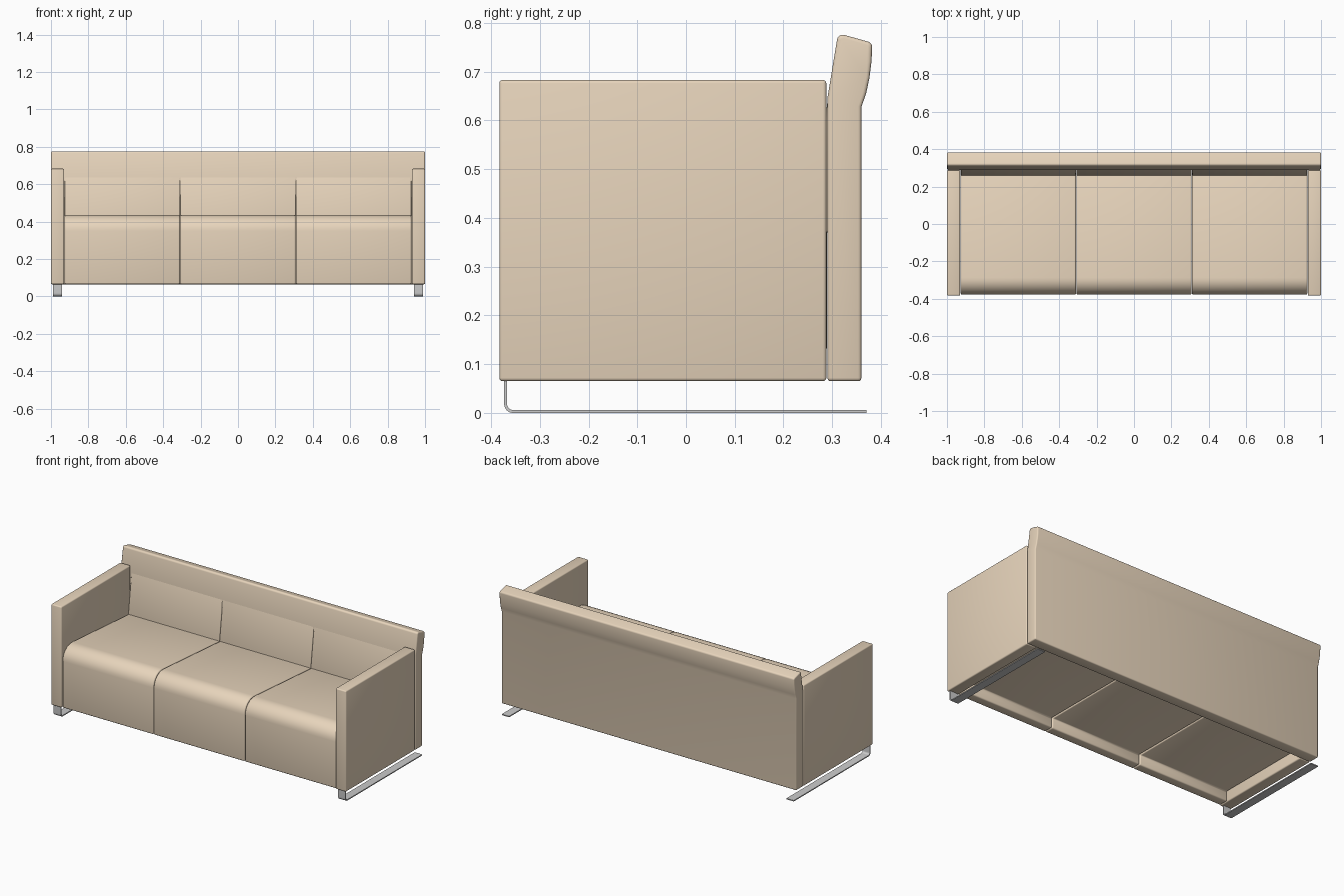
import bpy, bmesh, math
from mathutils import Vector

if "Cube" in bpy.data.objects:
    bpy.data.objects.remove(bpy.data.objects["Cube"])


def material(name, color):
    m = bpy.data.materials.new(name)
    m.diffuse_color = color
    m.use_nodes = True
    m.node_tree.nodes["Principled BSDF"].inputs["Base Color"].default_value = m.diffuse_color
    return m


fabric = material("tan_fabric", (0.80, 0.66, 0.50, 1))


def rounded(points, steps=8):
    """Turn (y, z, radius) corners into an outline with arcs."""
    out = []
    n = len(points)
    for i, (y, z, r) in enumerate(points):
        p = Vector((y, z))
        if r == 0:
            out.append(p)
            continue
        a = (Vector(points[i - 1][:2]) - p).normalized()
        b = (Vector(points[(i + 1) % n][:2]) - p).normalized()
        half = a.angle(b) / 2
        c = p + (a + b).normalized() * r / math.sin(half)
        start = p + a * r / math.tan(half) - c
        end = p + b * r / math.tan(half) - c
        sweep = start.angle_signed(end)
        for k in range(steps + 1):
            t = -sweep * k / steps
            out.append(c + Vector((start.x * math.cos(t) - start.y * math.sin(t),
                                   start.x * math.sin(t) + start.y * math.cos(t))))
    return out


def prism(name, points, x0, x1, bevel=0.0, mat=None):
    """Extrude a side profile along x and soften its sharp edges."""
    bm = bmesh.new()
    face = bm.faces.new([bm.verts.new((x0, p.x, p.y)) for p in rounded(points)])
    ext = bmesh.ops.extrude_face_region(bm, geom=[face])
    verts = [g for g in ext["geom"] if isinstance(g, bmesh.types.BMVert)]
    bmesh.ops.translate(bm, verts=verts, vec=(x1 - x0, 0, 0))
    bmesh.ops.recalc_face_normals(bm, faces=bm.faces)
    if bevel:
        sharp = [e for e in bm.edges if e.calc_face_angle(0) > math.radians(40)]
        bmesh.ops.bevel(bm, geom=sharp, offset=bevel, segments=3, profile=0.5,
                        affect='EDGES', clamp_overlap=True)
    mesh = bpy.data.meshes.new(name)
    bm.to_mesh(mesh)
    bm.free()
    ob = bpy.data.objects.new(name, mesh)
    bpy.context.collection.objects.link(ob)
    if mat:
        mesh.materials.append(mat)
    bpy.ops.object.select_all(action='DESELECT')
    ob.select_set(True)
    bpy.context.view_layer.objects.active = ob
    bpy.ops.object.shade_smooth_by_angle(angle=math.radians(38))
    return ob


# Backrest with a flared, tilted top
prism("backrest", [
    (0.290, 0.065, 0), (0.360, 0.065, 0), (0.360, 0.628, 0),
    (0.3695, 0.655, 0), (0.3765, 0.688, 0), (0.3805, 0.720, 0),
    (0.3825, 0.759, 0.012), (0.312, 0.779, 0.012), (0.290, 0.645, 0),
], -1, 1, 0.007, fabric)

# Arms and the bent flat-bar legs under them
arm = [(-0.383, 0.065, 0), (0.288, 0.065, 0), (0.288, 0.683, 0), (-0.383, 0.683, 0)]
leg = [(-0.373, 0.075, 0), (-0.373, 0, 0.018), (0.370, 0, 0),
       (0.370, 0.006, 0), (-0.367, 0.006, 0.012), (-0.367, 0.075, 0)]
for side, s in (("left", -1), ("right", 1)):
    prism(side + "_arm", arm, s * 0.929, s * 1.0, 0.007, fabric)
    prism(side + "_leg", leg, s * 0.940, s * 0.990)

# Three seat cushions with a front apron, and the back pads above them
seat = [(-0.378, 0.065, 0), (-0.320, 0.065, 0), (-0.320, 0.125, 0),
        (0.289, 0.125, 0), (0.289, 0.393, 0), (-0.378, 0.442, 0.085)]
pad = [(0.256, 0.370, 0), (0.310, 0.370, 0), (0.310, 0.645, 0), (0.2905, 0.640, 0)]
width = 0.928 * 2 / 3
for i in range(3):
    x0 = -0.928 + i * width + 0.001
    x1 = x0 + width - 0.002
    prism(f"seat_cushion_{i + 1}", seat, x0, x1, 0.008, fabric)
    prism(f"back_pad_{i + 1}", pad, x0, x1, 0.005, fabric)
